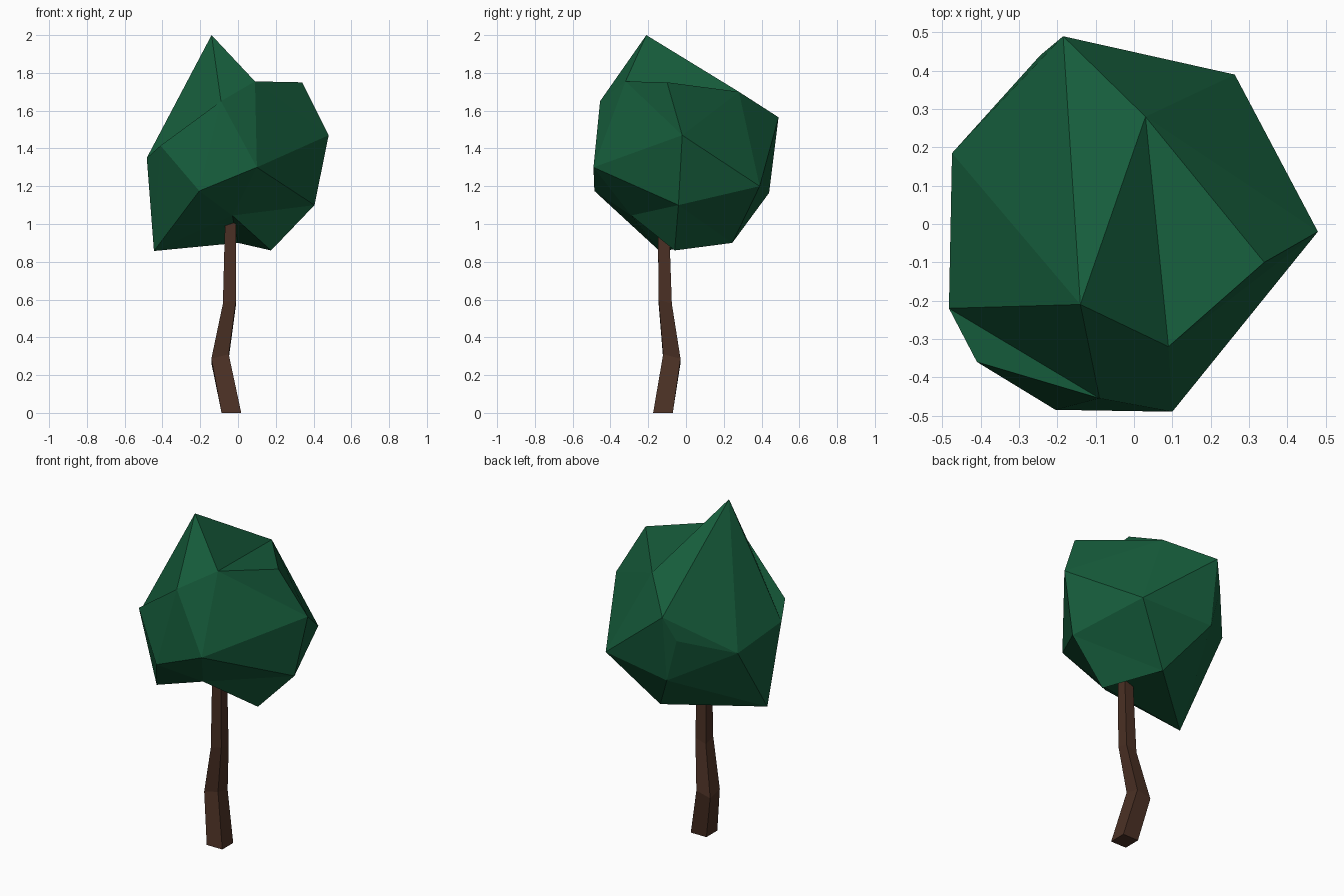
import bpy
import bmesh

if "Cube" in bpy.data.objects:
    bpy.data.objects.remove(bpy.data.objects["Cube"])


def finish(bm, name, color):
    bmesh.ops.recalc_face_normals(bm, faces=bm.faces[:])
    mesh = bpy.data.meshes.new(name)
    bm.to_mesh(mesh)
    bm.free()
    mat = bpy.data.materials.new(name + "_color")
    mat.diffuse_color = (*color, 1)
    mat.use_nodes = True
    mat.node_tree.nodes["Principled BSDF"].inputs["Base Color"].default_value = mat.diffuse_color
    mesh.materials.append(mat)
    obj = bpy.data.objects.new(name, mesh)
    bpy.context.collection.objects.link(obj)
    return obj


# Trunk: bent four-sided sweep (centre x, y, z, half width, ring tilt)
bm = bmesh.new()
previous = None
for cx, cy, cz, h, tilt in [
    (-0.035, -0.122, 0.0, 0.052, 0.0),
    (-0.095, -0.075, 0.287, 0.046, 0.25),
    (-0.045, -0.110, 0.578, 0.035, 0.30),
    (-0.039, -0.120, 1.035, 0.029, 0.15),
]:
    ring = [bm.verts.new((cx + sx * h, cy + sy * h, cz + tilt * h * (sx - sy)))
            for sx, sy in ((-1, -1), (1, -1), (1, 1), (-1, 1))]
    if previous:
        for i in range(4):
            j = (i + 1) % 4
            bm.faces.new((previous[i], previous[j], ring[j], ring[i]))
    else:
        bm.faces.new(ring[::-1])
    previous = ring
bm.faces.new(previous)
finish(bm, "trunk", (0.07, 0.03, 0.018))

# Crown: faceted irregular blob, corner points joined by triangle fans
corners = {
    "A": (-0.14, -0.21, 2.00), "B": (0.09, -0.32, 1.755),
    "C": (0.34, -0.10, 1.75), "D": (0.48, -0.02, 1.47),
    "E": (0.405, -0.04, 1.10), "F": (0.175, -0.06, 0.86),
    "G": (-0.445, -0.14, 0.857), "I": (-0.41, -0.36, 1.415),
    "J": (-0.09, -0.455, 1.65), "K": (0.10, -0.49, 1.30),
    "L": (-0.205, -0.485, 1.175), "M": (-0.03, -0.29, 1.045),
    "N": (0.0, 0.245, 0.90), "O": (-0.185, 0.49, 1.565),
    "P": (0.263, 0.39, 1.20), "Q": (-0.18, 0.44, 1.165),
    "R": (0.03, 0.28, 1.70), "S": (-0.475, 0.185, 1.31),
    "T": (-0.483, -0.22, 1.35), "V": (-0.245, 0.44, 1.42),
}
# Each fan: hub corner, then the corners around it
fans = ["ATJBROST", "KBJLMEDB", "GTILMNQST", "ITJL",
        "FMENM", "PEDROQNE", "VSOQS", "CBDRB"]
bm = bmesh.new()
v = {key: bm.verts.new(co) for key, co in corners.items()}
for hub, *rim in fans:
    for a, b in zip(rim, rim[1:]):
        bm.faces.new((v[hub], v[a], v[b]))
finish(bm, "crown", (0.008, 0.11, 0.045))
